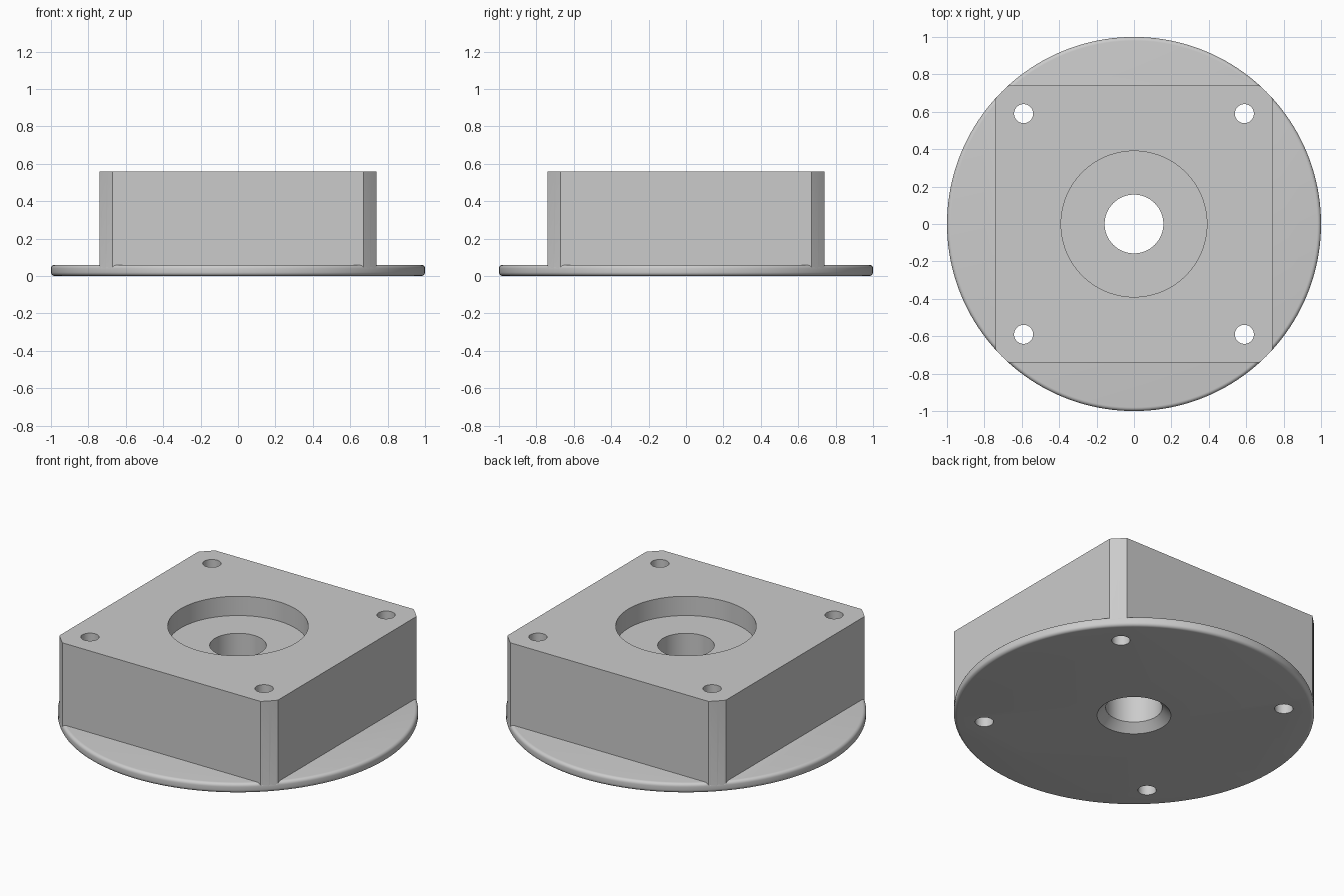
import bpy
import bmesh
from math import sin, cos, pi, atan2, sqrt

cube = bpy.data.objects.get("Cube")
if cube:
    bpy.data.objects.remove(cube, do_unlink=True)

grey = bpy.data.materials.new("plain_grey")
grey.use_nodes = True
colour = (0.6, 0.6, 0.6, 1)
grey.diffuse_color = colour
grey.node_tree.nodes["Principled BSDF"].inputs["Base Color"].default_value = colour


def finish(name, bm):
    """Turn a bmesh into a linked object with outward normals."""
    bmesh.ops.remove_doubles(bm, verts=bm.verts, dist=1e-5)
    bmesh.ops.recalc_face_normals(bm, faces=bm.faces)
    mesh = bpy.data.meshes.new(name)
    bm.to_mesh(mesh)
    bm.free()
    mesh.materials.append(grey)
    obj = bpy.data.objects.new(name, mesh)
    bpy.context.collection.objects.link(obj)
    return obj


def lathe(name, profile, steps, at=(0, 0)):
    """Closed solid of revolution from (radius, z) points, capped at both ends."""
    bm = bmesh.new()
    rings = [[bm.verts.new((at[0] + r * cos(2 * pi * i / steps),
                            at[1] + r * sin(2 * pi * i / steps), z))
              for i in range(steps)] for r, z in profile]
    for low, high in zip(rings, rings[1:]):
        for i in range(steps):
            j = (i + 1) % steps
            bm.faces.new((low[i], low[j], high[j], high[i]))
    bm.faces.new(rings[0][::-1])
    bm.faces.new(rings[-1])
    return finish(name, bm)


def apply_boolean(target, tool, operation):
    mod = target.modifiers.new(operation.title(), 'BOOLEAN')
    mod.operation, mod.object, mod.solver = operation, tool, 'EXACT'
    bpy.context.view_layer.objects.active = target
    bpy.ops.object.modifier_apply(modifier=mod.name)
    bpy.data.objects.remove(tool, do_unlink=True)


# Round flange with filleted rim
thick, fillet, arcs = 0.06, 0.02, 5
rim = [(1 - fillet + fillet * sin(a), fillet - fillet * cos(a))
       for a in (pi / 2 * k / arcs for k in range(arcs + 1))]
rim += [(r, thick - z) for r, z in reversed(rim)]
body = lathe("flanged_block", rim, 160)

# Square block whose corners follow the flange circle
half, radius, top = 0.74, 0.999, 0.56
start = atan2(half, sqrt(radius ** 2 - half ** 2))
start = min(start, pi / 2 - start)
bm = bmesh.new()
outline = []
for quarter in range(4):
    for k in range(7):
        a = quarter * pi / 2 + start + (pi / 2 - 2 * start) * k / 6
        outline.append(bm.verts.new((radius * cos(a), radius * sin(a), 0.03)))
base = bm.faces.new(outline)
extruded = bmesh.ops.extrude_face_region(bm, geom=[base], use_keep_orig=True)
upper = [v for v in extruded["geom"] if isinstance(v, bmesh.types.BMVert)]
bmesh.ops.translate(bm, verts=upper, vec=(0, 0, top - 0.03))
apply_boolean(body, finish("block", bm), 'UNION')

# Central bore: countersunk below, counterbored above
bore = [(0.255, -0.05), (0.157, 0.048), (0.157, 0.442), (0.39, 0.442), (0.39, 0.7)]
apply_boolean(body, lathe("bore_cutter", bore, 96), 'DIFFERENCE')

# Four through holes near the corners
for x in (-0.59, 0.59):
    for y in (-0.59, 0.59):
        hole = lathe("screw_hole_cutter", [(0.051, -0.1), (0.051, 0.7)], 40, (x, y))
        apply_boolean(body, hole, 'DIFFERENCE')

# Smooth curved walls, keep machined edges sharp
bpy.ops.object.select_all(action='DESELECT')
body.select_set(True)
bpy.context.view_layer.objects.active = body
bpy.ops.object.shade_smooth_by_angle(angle=pi / 7)
